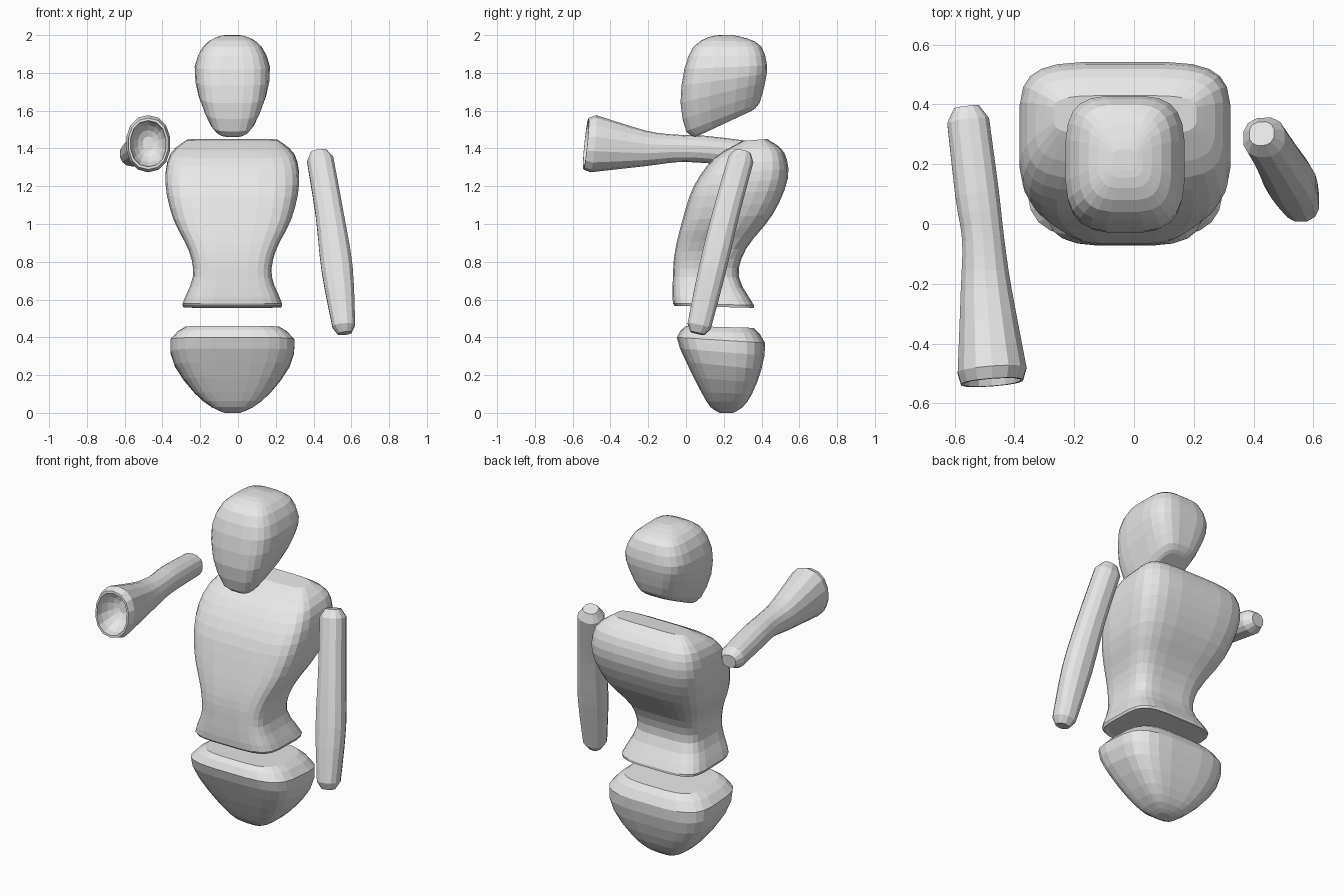
import bpy
import bmesh
from math import cos, sin, pi
from mathutils import Vector

default_cube = bpy.data.objects.get("Cube")
if default_cube:
    bpy.data.objects.remove(default_cube)

GREY = (0.8, 0.8, 0.8, 1)
grey = bpy.data.materials.new("plain grey")
grey.use_nodes = True
grey.diffuse_color = GREY
grey.node_tree.nodes["Principled BSDF"].inputs["Base Color"].default_value = GREY


def spline(keys, steps):
    """Smooth curve of sections passing through every key section."""
    keys = [Vector(key) for key in keys]
    padded = [keys[0]] + keys + [keys[-1]]
    sections = []
    for before, start, end, after in zip(padded, padded[1:], padded[2:], padded[3:]):
        leave, arrive = (end - before) / 2, (after - start) / 2
        for step in range(steps):
            t = step / steps
            ease = t * t * (3 - 2 * t)
            sections.append(start.lerp(end, ease)
                            + leave * t * (1 - t) ** 2 - arrive * t * t * (1 - t))
    return sections + [keys[-1]]


def rounded(value, boxiness):
    """Circle coordinate pushed towards a rounded square."""
    size = abs(value) ** (2 / boxiness)
    return size if value >= 0 else -size


def loft(name, rings, sides, boxiness):
    """Skin a closed body over rings of centre, half axis and half axis."""
    bm = bmesh.new()
    angles = [2 * pi * (side + 0.5) / sides for side in range(sides)]
    loops = []
    for centre, across, along in rings:
        loops.append([bm.verts.new(centre + across * rounded(cos(angle), boxiness)
                                   + along * rounded(sin(angle), boxiness))
                      for angle in angles])
    for lower, upper in zip(loops, loops[1:]):
        for side in range(sides):
            following = (side + 1) % sides
            bm.faces.new((lower[side], lower[following], upper[following], upper[side]))
    bm.faces.new(loops[0][::-1])
    bm.faces.new(loops[-1])
    bmesh.ops.recalc_face_normals(bm, faces=bm.faces)
    mesh = bpy.data.meshes.new(name)
    bm.to_mesh(mesh)
    bm.free()
    mesh.materials.append(grey)
    bpy.context.collection.objects.link(bpy.data.objects.new(name, mesh))


def body(name, keys, steps, boxiness):
    """Each key: front y, front z, back y, back z, half width."""
    centre_x = -0.03
    rings = []
    for front_y, front_z, back_y, back_z, half_width in spline(keys, steps):
        front = Vector((centre_x, front_y, front_z))
        back = Vector((centre_x, back_y, back_z))
        rings.append(((front + back) / 2, Vector((half_width, 0, 0)), (back - front) / 2))
    loft(name, rings, sides=24, boxiness=boxiness)


def scaled(ring, offset, scale):
    """Copy of a ring, moved and resized about its centre."""
    centre, across, along = ring
    return centre + offset, across * scale, along * scale


def limb(keys, steps):
    """Rings square to a path; each key: x, y, z, half width, half height."""
    sections = spline(keys, steps)
    rings = []
    for index, section in enumerate(sections):
        previous = sections[max(index - 1, 0)]
        following = sections[min(index + 1, len(sections) - 1)]
        direction = Vector((following - previous)[:3]).normalized()
        along = direction.cross(Vector((1, 0, 0))).normalized()
        across = along.cross(direction)
        rings.append((Vector(section[:3]), across * section[3], along * section[4]))
    return rings


def blunt_end(rings, end, neighbour):
    """Small bevelled tip beyond the given end of a limb."""
    outward = (rings[end][0] - rings[neighbour][0]).normalized()
    return scaled(rings[end], outward * rings[end][1].length * 0.65, 0.6)


# Head, with a slanted jaw underside
body("head", [
    (0.05, 1.46, 0.35, 1.6, 0.08),
    (0, 1.49, 0.39, 1.64, 0.12),
    (-0.03, 1.64, 0.42, 1.75, 0.18),
    (-0.01, 1.82, 0.43, 1.84, 0.2),
    (0.04, 1.94, 0.4, 1.94, 0.155),
    (0.12, 1.99, 0.33, 1.98, 0.09),
    (0.18, 2, 0.25, 2, 0.04),
], steps=2, boxiness=3.5)

# Torso: flared hem, narrow waist, chest leaning back
body("torso", [
    (-0.04, 0.57, 0.34, 0.56, 0.235),
    (-0.07, 0.58, 0.36, 0.57, 0.265),
    (-0.07, 0.72, 0.28, 0.72, 0.21),
    (-0.06, 0.85, 0.32, 0.87, 0.23),
    (-0.02, 1.02, 0.46, 1.05, 0.315),
    (0.04, 1.2, 0.54, 1.24, 0.355),
    (0.15, 1.35, 0.52, 1.38, 0.33),
    (0.3, 1.44, 0.43, 1.45, 0.24),
], steps=3, boxiness=4.3)

# Pelvis: bowl tapering to a rounded bottom
body("pelvis", [
    (0.18, 0, 0.25, 0, 0.04),
    (0.13, 0.03, 0.3, 0.03, 0.11),
    (0.08, 0.11, 0.35, 0.1, 0.2),
    (0, 0.27, 0.4, 0.23, 0.305),
    (-0.05, 0.4, 0.42, 0.37, 0.33),
    (0, 0.46, 0.36, 0.45, 0.25),
], steps=2, boxiness=3.6)

# Left arm, hanging, blunt at both ends
arm = limb([
    (0.435, 0.29, 1.34, 0.072, 0.07),
    (0.485, 0.21, 1.05, 0.076, 0.073),
    (0.525, 0.14, 0.76, 0.085, 0.075),
    (0.56, 0.07, 0.46, 0.062, 0.065),
], steps=3)
loft("left_arm", [blunt_end(arm, 0, 1)] + arm + [blunt_end(arm, -1, -2)],
     sides=12, boxiness=2.4)

# Right arm, reaching forward, flaring to a cuff
arm = limb([
    (-0.555, 0.345, 1.37, 0.072, 0.067),
    (-0.525, 0.1, 1.395, 0.075, 0.072),
    (-0.505, -0.05, 1.4, 0.072, 0.073),
    (-0.495, -0.22, 1.4, 0.087, 0.095),
    (-0.475, -0.49, 1.425, 0.118, 0.152),
], steps=3)

# Hollow in the cuff: a rim, then a bowl sinking back into the arm
forward = Vector((0, -1, 0))
rim = scaled(arm[-1], forward * 0.04, 0.9)
bowl = [scaled(rim, forward * -0.12 * sin(turn), 0.9 * cos(turn))
        for turn in (pi * step / 10 for step in range(5))]
loft("right_arm", [blunt_end(arm, 0, 1)] + arm + [rim] + bowl, sides=14, boxiness=2.2)
